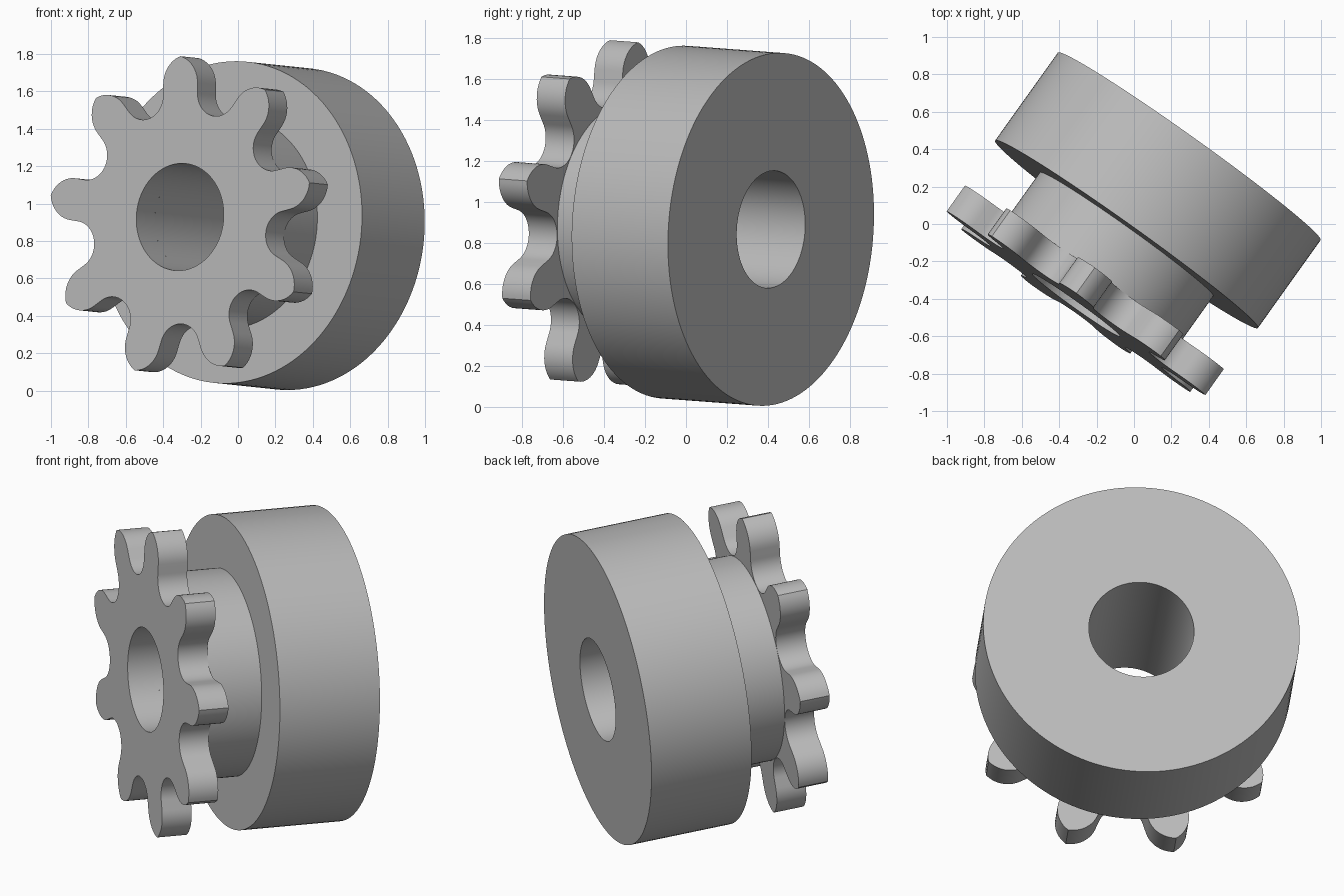
import bpy, bmesh, math
from mathutils import Matrix, Vector

cube = bpy.data.objects.get("Cube")
if cube:
    bpy.data.objects.remove(cube, do_unlink=True)

# Dimensions, measured along and around the shaft axis
BORE, HUB, DRUM = 0.287, 0.57, 0.863
DRUM_BACK, PLATE_BACK, PLATE_FRONT = -0.578, 0.296, 0.466
TEETH, PITCH_R, TIP_R, SEAT_R = 9, 0.70, 0.862, 0.127
PHASE = math.radians(12.3)

# Tilted frame: local z runs along the shaft towards the sprocket
axis = Vector((-0.58, -0.813, 0.061)).normalized()
side = Vector((-axis.y, axis.x, 0)).normalized()
up = axis.cross(side)
frame = Matrix((side, up, axis)).transposed().to_4x4()
frame.translation = (-0.04, -0.055, 0.90)

steel = bpy.data.materials.new("grey steel")
steel.use_nodes = True
GREY = (0.5, 0.5, 0.5, 1)
steel.diffuse_color = GREY
steel.node_tree.nodes["Principled BSDF"].inputs["Base Color"].default_value = GREY


def loft(name, rings, closed):
    """Skin matching rings of points with quads, then place along the shaft."""
    bm = bmesh.new()
    loops = [[bm.verts.new(p) for p in ring] for ring in rings]
    pairs = list(zip(loops, loops[1:]))
    if closed:
        pairs.append((loops[-1], loops[0]))
    for a, b in pairs:
        n = len(a)
        for i in range(n):
            j = (i + 1) % n
            bm.faces.new((a[i], a[j], b[j], b[i]))
    bmesh.ops.recalc_face_normals(bm, faces=bm.faces)
    mesh = bpy.data.meshes.new(name)
    bm.to_mesh(mesh)
    bm.free()
    obj = bpy.data.objects.new(name, mesh)
    bpy.context.collection.objects.link(obj)
    mesh.materials.append(steel)
    obj.matrix_world = frame
    bpy.ops.object.select_all(action="DESELECT")
    obj.select_set(True)
    bpy.context.view_layer.objects.active = obj
    bpy.ops.object.shade_smooth_by_angle(angle=math.radians(25))
    return obj


def circle(r, z, n=128):
    return [(r * math.cos(2 * math.pi * i / n), r * math.sin(2 * math.pi * i / n), z)
            for i in range(n)]


def tooth_flank():
    """Half a tooth as (offset, height) points, from tip to valley bottom."""
    half = math.pi / TEETH
    cx, cy = PITCH_R * math.sin(half), PITCH_R * math.cos(half)
    width, shoulder = cx - SEAT_R, cy + 0.057
    rise = TIP_R - shoulder
    r = (width ** 2 + rise ** 2) / (2 * width)
    start = math.asin(rise / r)
    pts = []
    for i in range(11):                      # rounded crest
        a = start * (1 - i / 10)
        pts.append((width - r + r * math.cos(a), shoulder + r * math.sin(a)))
    end = math.pi / 2 - half
    for i in range(13):                      # roller seat
        a = math.pi + end * i / 12
        pts.append((cx + SEAT_R * math.cos(a), cy + SEAT_R * math.sin(a)))
    return pts


# Polar outline of the whole sprocket
flank = [(math.atan2(x, y), math.hypot(x, y)) for x, y in tooth_flank()]
tooth = [(-a, r) for a, r in flank[:0:-1]] + flank[:-1]
outline = [(PHASE + 2 * math.pi * k / TEETH + a, r)
           for k in range(TEETH) for a, r in tooth]


def sprocket_ring(z, radius=None):
    return [((radius or r) * math.cos(a), (radius or r) * math.sin(a), z)
            for a, r in outline]


# Toothed plate with its bore
loft("sprocket_plate", [sprocket_ring(PLATE_BACK, BORE), sprocket_ring(PLATE_BACK),
                        sprocket_ring(PLATE_FRONT), sprocket_ring(PLATE_FRONT, BORE)], True)

# Drum and hub turned in one piece, open where they meet the plate
loft("drum_and_hub", [circle(HUB, PLATE_BACK), circle(HUB, 0), circle(DRUM, 0),
                      circle(DRUM, DRUM_BACK), circle(BORE, DRUM_BACK),
                      circle(BORE, PLATE_BACK)], False)
